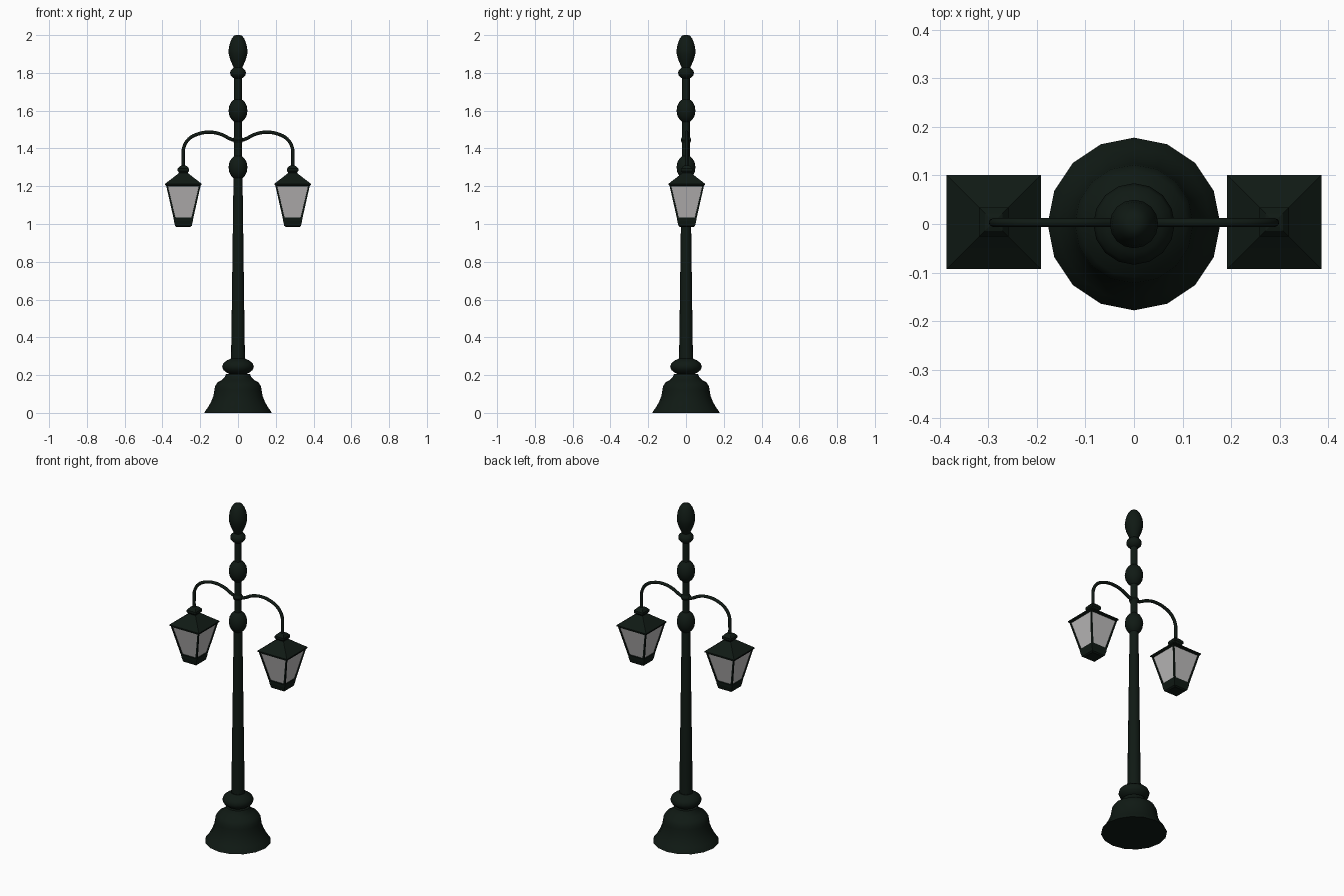
import bpy, bmesh, math

if "Cube" in bpy.data.objects:
    bpy.data.objects.remove(bpy.data.objects["Cube"])


def material(name, color):
    m = bpy.data.materials.new(name)
    m.diffuse_color = color
    m.use_nodes = True
    m.node_tree.nodes["Principled BSDF"].inputs["Base Color"].default_value = m.diffuse_color
    return m


IRON = material("dark_green_iron", (0.005, 0.010, 0.007, 1))
GLASS = material("frosted_glass", (0.5, 0.49, 0.49, 1))


def finish(bm, name, smooth, loc=(0, 0, 0)):
    bmesh.ops.recalc_face_normals(bm, faces=bm.faces)
    me = bpy.data.meshes.new(name)
    bm.to_mesh(me)
    bm.free()
    ob = bpy.data.objects.new(name, me)
    ob.location = loc
    bpy.context.collection.objects.link(ob)
    me.materials.append(IRON)
    if smooth:
        bpy.ops.object.select_all(action='DESELECT')
        ob.select_set(True)
        bpy.context.view_layer.objects.active = ob
        bpy.ops.object.shade_smooth_by_angle(angle=math.radians(40))
    return ob


def lathe(profile, sides):
    """Closed stack of rings; four sides give squares with half width r."""
    bm = bmesh.new()
    off, k = (math.pi / 4, math.sqrt(2)) if sides == 4 else (0, 1)
    rings = []
    for r, z in profile:
        angles = [off + 2 * math.pi * i / sides for i in range(sides)]
        rings.append([bm.verts.new((k * r * math.cos(a), k * r * math.sin(a), z)) for a in angles])
    for a, b in zip(rings, rings[1:]):
        for i in range(sides):
            j = (i + 1) % sides
            bm.faces.new((a[i], a[j], b[j], b[i]))
    bm.faces.new(rings[0][::-1])
    bm.faces.new(rings[-1])
    return bm


def bulb(r, z, h, neck, steps=8):
    """Profile of a rounded swelling on the pole."""
    pts = []
    for i in range(steps + 1):
        t = -math.pi / 2 + math.pi * i / steps
        pts.append((max(neck, r * math.cos(t)), z + h * math.sin(t)))
    return pts


# Bell-shaped foot
finish(lathe([(0.178, 0), (0.175, 0.008), (0.158, 0.03), (0.142, 0.06), (0.130, 0.09),
              (0.125, 0.12), (0.122, 0.14), (0.110, 0.16), (0.085, 0.175), (0.070, 0.19),
              (0.064, 0.205)], 16), "base", True)
finish(lathe(bulb(0.084, 0.245, 0.046, 0.038), 16), "base_ring", True)

# Pole, its knobs and the finial
finish(lathe([(0.037, 0.27), (0.033, 0.55), (0.024, 1.24), (0.02, 1.30), (0.02, 1.82)], 16), "pole", True)
finish(lathe(bulb(0.050, 1.30, 0.065, 0.02), 16), "lower_knob", True)
finish(lathe(bulb(0.050, 1.60, 0.065, 0.02), 16), "upper_knob", True)
finish(lathe(bulb(0.042, 1.80, 0.032, 0.02), 16), "finial_ring", True)
finish(lathe([(0.020, 1.82), (0.028, 1.84), (0.041, 1.87), (0.049, 1.90), (0.050, 1.92),
              (0.045, 1.95), (0.034, 1.98), (0.022, 1.996), (0.010, 2.0)], 16), "finial", True)
finish(lathe(bulb(0.028, 1.445, 0.02, 0.019, 6), 16), "arm_collar", True)

ARM = [(0, 1.440), (0.035, 1.448), (0.09, 1.475), (0.15, 1.486), (0.21, 1.477),
       (0.26, 1.450), (0.287, 1.405), (0.29, 1.36), (0.29, 1.29)]

for side, s in (("left", -1), ("right", 1)):
    # Curved arm
    cu = bpy.data.curves.new(side + "_arm", 'CURVE')
    cu.dimensions = '3D'
    cu.bevel_depth = 0.009
    cu.bevel_resolution = 2
    cu.resolution_u = 4
    sp = cu.splines.new('BEZIER')
    sp.bezier_points.add(len(ARM) - 1)
    for p, (x, z) in zip(sp.bezier_points, ARM):
        p.co = (s * x, 0.003, z)
        p.handle_left_type = p.handle_right_type = 'AUTO'
    arm = bpy.data.objects.new(side + "_arm", cu)
    bpy.context.collection.objects.link(arm)
    cu.materials.append(IRON)
    bpy.ops.object.select_all(action='DESELECT')
    arm.select_set(True)
    bpy.context.view_layer.objects.active = arm
    bpy.ops.object.convert(target='MESH')

    # Lantern cap and pyramid roof
    loc = (s * 0.289, 0.004, 0)
    finish(lathe([(0.018, 1.265), (0.030, 1.28), (0.030, 1.293), (0.018, 1.307), (0.009, 1.31)], 4),
           side + "_lantern_cap", False, loc)
    finish(lathe([(0.090, 1.203), (0.097, 1.207), (0.097, 1.213), (0.055, 1.245),
                  (0.026, 1.268), (0.018, 1.275)], 4), side + "_lantern_roof", False, loc)

    # Tapered body with recessed glass panes
    bm = lathe([(0.051, 1.025), (0.092, 1.207)], 4)
    bm.normal_update()
    panes = [f for f in bm.faces if abs(f.normal.z) < 0.8]
    bmesh.ops.inset_individual(bm, faces=panes, thickness=0.012)
    bmesh.ops.inset_individual(bm, faces=panes, thickness=0.0005, depth=-0.005)
    for f in panes:
        f.material_index = 1
    body = finish(bm, side + "_lantern_body", False, loc)
    body.data.materials.append(GLASS)

    # Lantern bottom
    finish(lathe([(0.036, 0.984), (0.044, 0.99), (0.050, 1.015), (0.052, 1.032)], 4),
           side + "_lantern_bottom", False, loc)
